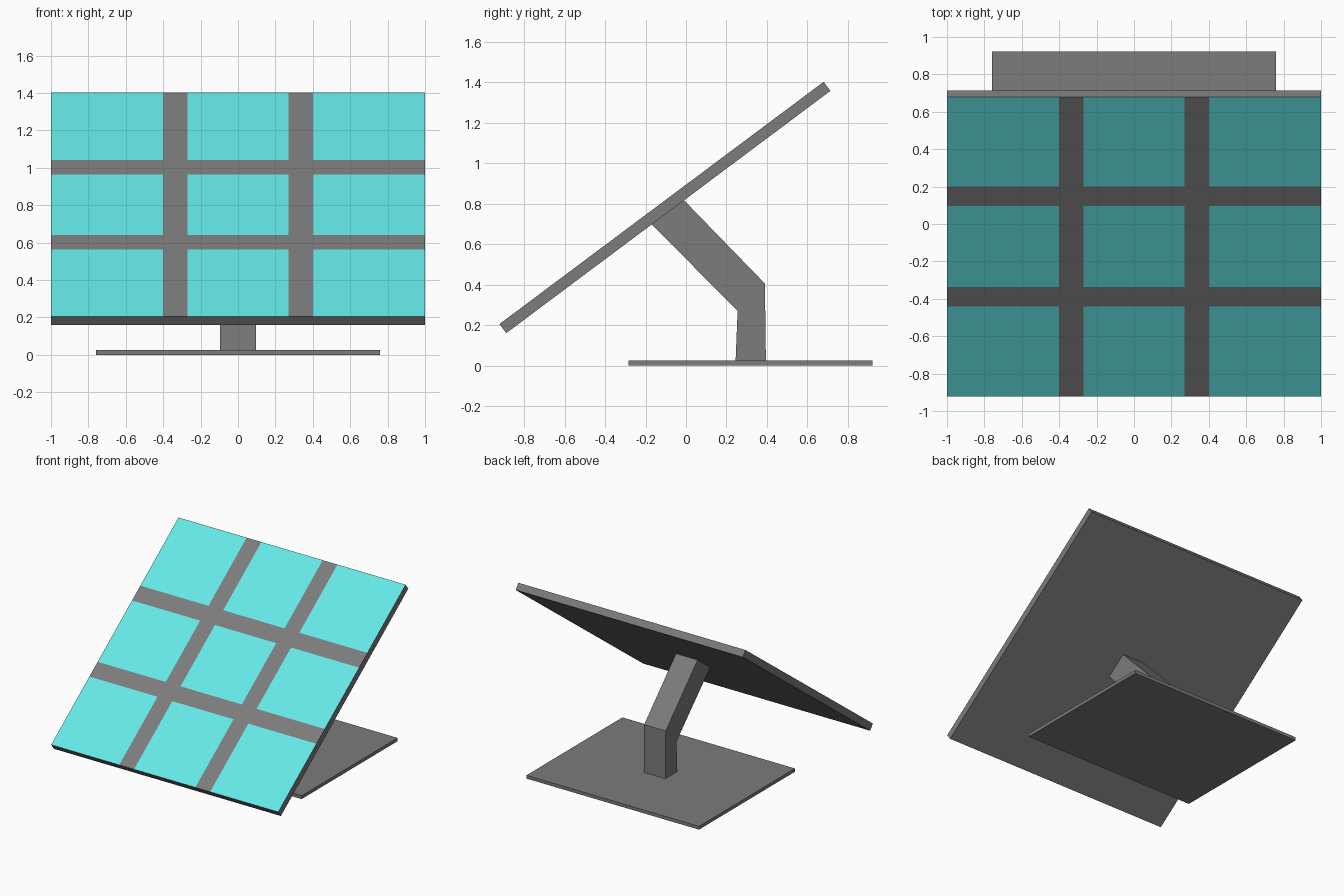
import bpy, bmesh, math

if "Cube" in bpy.data.objects:
    bpy.data.objects.remove(bpy.data.objects["Cube"])


def material(name, rgb):
    m = bpy.data.materials.new(name)
    m.diffuse_color = (*rgb, 1)
    m.use_nodes = True
    m.node_tree.nodes["Principled BSDF"].inputs["Base Color"].default_value = m.diffuse_color
    return m


GREY = material("dark_grey", (0.2, 0.2, 0.2))
CYAN = material("cyan", (0.13, 0.8, 0.8))


def add_object(name, bm, mats):
    bmesh.ops.recalc_face_normals(bm, faces=bm.faces)
    mesh = bpy.data.meshes.new(name)
    bm.to_mesh(mesh)
    bm.free()
    for m in mats:
        mesh.materials.append(m)
    ob = bpy.data.objects.new(name, mesh)
    bpy.context.collection.objects.link(ob)
    return ob


def extrude_profile(name, pts, half_width):
    """Extrude a (y, z) side profile symmetrically along x."""
    bm = bmesh.new()
    face = bm.faces.new([bm.verts.new((-half_width, y, z)) for y, z in pts])
    ext = bmesh.ops.extrude_face_region(bm, geom=[face])["geom"]
    verts = [g for g in ext if isinstance(g, bmesh.types.BMVert)]
    bmesh.ops.translate(bm, verts=verts, vec=(2 * half_width, 0, 0))
    return add_object(name, bm, [GREY])


# base plate
extrude_profile("base_plate", [(-0.285, 0), (0.922, 0), (0.922, 0.026), (-0.285, 0.026)], 0.76)

# bent support arm
extrude_profile("support_arm", [(0.245, 0.02), (0.395, 0.02), (0.39, 0.405),
                                (-0.015, 0.822), (-0.175, 0.703), (0.255, 0.27)], 0.095)

# tilted panel: alternating cells and bars, thickened downwards
cuts = [-1, -0.4, -0.27, 0.27, 0.4, 1]
bm = bmesh.new()
grid = [[bm.verts.new((x, y + 1, 0)) for x in cuts] for y in cuts]
for j in range(5):
    for i in range(5):
        f = bm.faces.new((grid[j][i], grid[j][i + 1], grid[j + 1][i + 1], grid[j + 1][i]))
        f.material_index = 0 if i % 2 == 0 and j % 2 == 0 else 1
panel = add_object("solar_panel", bm, [CYAN, GREY])
if panel.data.polygons[0].normal.z < 0:
    panel.data.flip_normals()
panel.location = (0, -0.922, 0.205)
panel.rotation_euler.x = math.atan2(1.197, 1.602)
solid = panel.modifiers.new("thickness", "SOLIDIFY")
solid.thickness = 0.056
solid.offset = -1
solid.material_offset = 1
solid.material_offset_rim = 1
